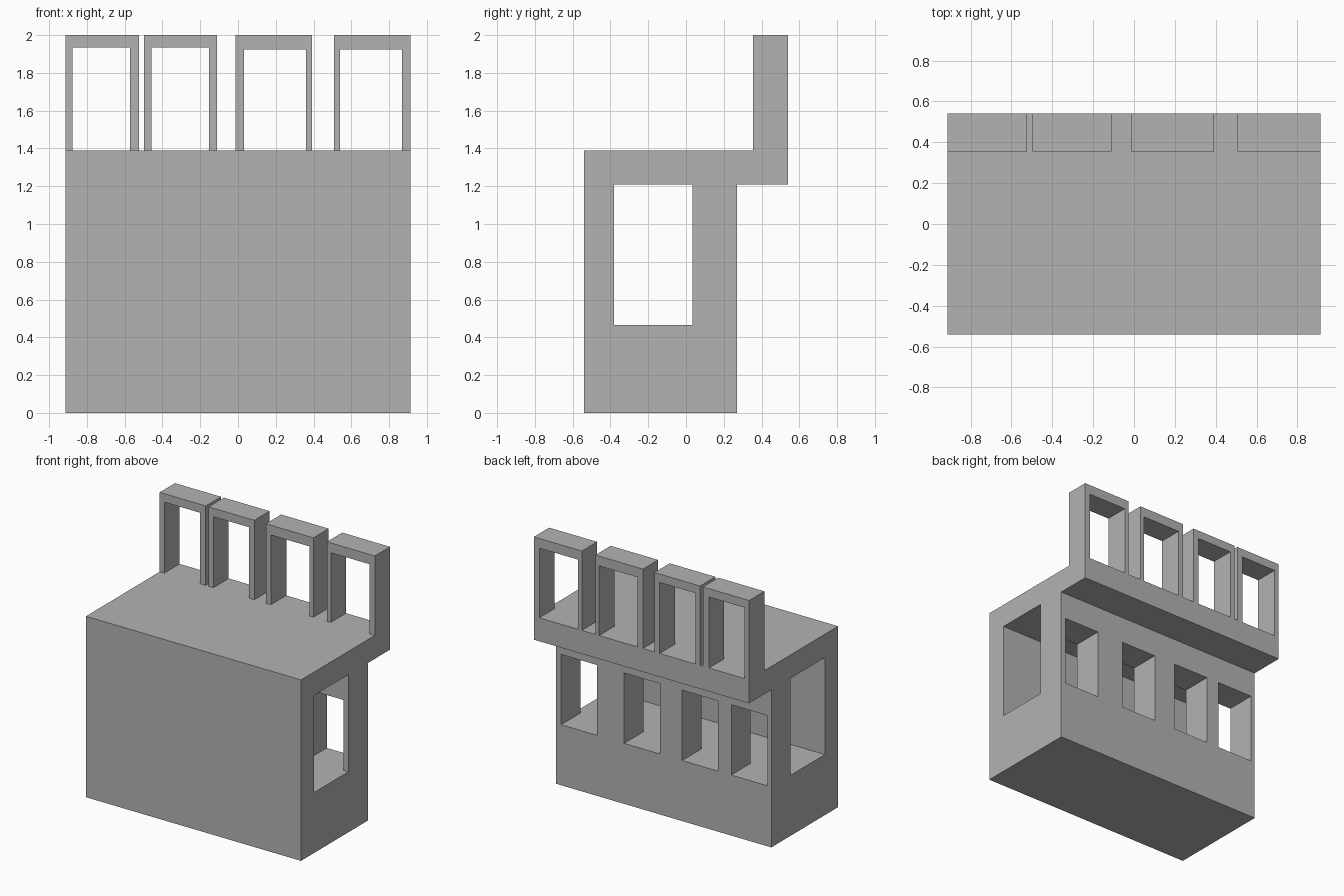
import bpy
import bmesh
from mathutils import Vector

cube = bpy.data.objects.get("Cube")
if cube:
    bpy.data.objects.remove(cube, do_unlink=True)

grey = bpy.data.materials.new("plain_grey")
grey.use_nodes = True
grey.diffuse_color = (0.45, 0.45, 0.45, 1)
grey.node_tree.nodes["Principled BSDF"].inputs["Base Color"].default_value = grey.diffuse_color


def extrude_profile(name, points, offset):
    """Prism made by sweeping a flat outline along an offset."""
    bm = bmesh.new()
    face = bm.faces.new([bm.verts.new(p) for p in points])
    swept = bmesh.ops.extrude_face_region(bm, geom=[face])
    verts = [g for g in swept["geom"] if isinstance(g, bmesh.types.BMVert)]
    bmesh.ops.translate(bm, verts=verts, vec=Vector(offset))
    bmesh.ops.recalc_face_normals(bm, faces=bm.faces)
    mesh = bpy.data.meshes.new(name)
    bm.to_mesh(mesh)
    bm.free()
    mesh.materials.append(grey)
    obj = bpy.data.objects.new(name, mesh)
    bpy.context.collection.objects.link(obj)
    return obj


def box(name, x0, x1, y0, y1, z0, z1):
    base = [(x0, y0, z0), (x1, y0, z0), (x1, y1, z0), (x0, y1, z0)]
    return extrude_profile(name, base, (0, 0, z1 - z0))


def cut(target, cutter):
    """Subtract the cutter for good and remove it."""
    cutter.hide_render = True
    mod = target.modifiers.new("opening", 'BOOLEAN')
    mod.operation = 'DIFFERENCE'
    mod.solver = 'EXACT'
    mod.object = cutter
    bpy.context.view_layer.objects.active = target
    bpy.ops.object.modifier_apply(modifier=mod.name)
    bpy.data.objects.remove(cutter, do_unlink=True)


HALF = 0.914             # half width
FRONT, BACK = -0.54, 0.27
REAR = 0.54              # rear edge of the overhang
FLOOR, CEILING, DECK = 0.465, 1.21, 1.39

# Body with its overhanging deck
side = [(FRONT, 0), (BACK, 0), (BACK, CEILING), (REAR, CEILING), (REAR, DECK), (FRONT, DECK)]
body = extrude_profile("body", [(-HALF, y, z) for y, z in side], (2 * HALF, 0, 0))

# Windows in the back wall, then the passage running from side to side
for left in (-0.88, -0.463, 0.03, 0.566):
    cut(body, box("window_cutter", left, left + 0.306, -0.1, BACK + 0.1, FLOOR, 1.005))
cut(body, box("passage_cutter", -HALF - 0.1, HALF + 0.1, -0.38, 0.035, FLOOR, CEILING))

# Row of open frames on the rear edge: outer x, inner x, underside of the lintel
frames = [
    (-HALF, -0.523, -0.875, -0.573, 1.935),
    (-0.498, -0.11, -0.457, -0.154, 1.935),
    (-0.012, 0.392, 0.032, 0.36, 1.925),
    (0.507, HALF, 0.54, 0.869, 1.925),
]
for i, (x0, x1, a, b, top) in enumerate(frames, 1):
    outline = [(x0, DECK), (x0, 2), (x1, 2), (x1, DECK), (b, DECK), (b, top), (a, top), (a, DECK)]
    extrude_profile(f"roof_frame_{i}", [(x, 0.355, z) for x, z in outline], (0, REAR - 0.355, 0))
